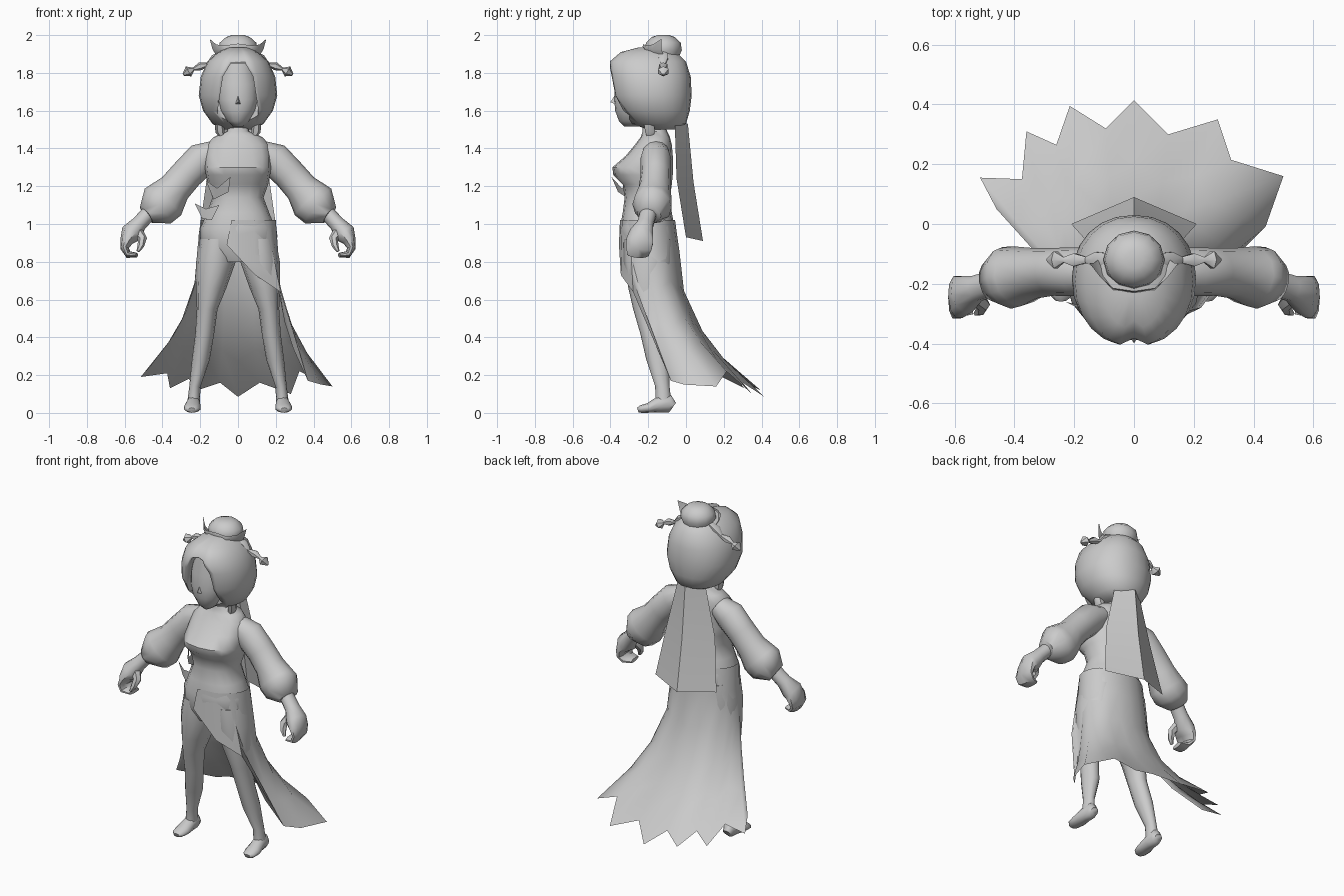
import bpy, bmesh, math
from mathutils import Vector as V

grey = bpy.data.materials.new("plain_grey")
grey.diffuse_color = (0.6, 0.6, 0.6, 1)


def make(name, verts, faces, mirror=False, angle=50, solid=True):
    me = bpy.data.meshes.new(name)
    me.from_pydata([tuple(v) for v in verts], [], faces)
    if solid:
        bm = bmesh.new()
        bm.from_mesh(me)
        bmesh.ops.recalc_face_normals(bm, faces=bm.faces)
        bm.to_mesh(me)
        bm.free()
    me.materials.append(grey)
    me.shade_smooth()
    me.set_sharp_from_angle(angle=math.radians(angle))
    ob = bpy.data.objects.new(name, me)
    bpy.context.collection.objects.link(ob)
    if mirror:
        ob.modifiers.new("mirror", 'MIRROR').use_mirror_merge = False
    return ob


def loft(name, rings, **kw):
    # closed rings of equal length, capped at both ends
    n = len(rings[0])
    verts = [p for r in rings for p in r]
    faces = [(i * n + j, i * n + (j + 1) % n, (i + 1) * n + (j + 1) % n, (i + 1) * n + j)
             for i in range(len(rings) - 1) for j in range(n)]
    faces += [tuple(range(n)), tuple(range(len(verts) - n, len(verts)))]
    return make(name, verts, faces, **kw)


def grid(name, cols, **kw):
    # open sheet from columns of points
    m = len(cols[0])
    faces = [(i * m + j, (i + 1) * m + j, (i + 1) * m + j + 1, i * m + j + 1)
             for i in range(len(cols) - 1) for j in range(m - 1)]
    return make(name, [p for c in cols for p in c], faces, solid=False, **kw)


def flat_ring(z, yf, yb, rx, cx=0, p=2.3, n=16):
    # horizontal superellipse between front yf and back yb
    out = []
    for k in range(n):
        a = 2 * math.pi * k / n - math.pi / 2
        c, s = math.cos(a), math.sin(a)
        f = lambda t: math.copysign(abs(t) ** (2 / p), t)
        out.append(V((cx + rx * f(c), (yf + yb) / 2 + (yb - yf) / 2 * f(s), z)))
    return out


def tube(name, path, side=(0, 1, 0), n=10, **kw):
    # path of (x, y, z, radius across, radius along side)
    pts, side, rings = [V(q[:3]) for q in path], V(side), []
    for i, q in enumerate(path):
        t = pts[min(i + 1, len(pts) - 1)] - pts[max(i - 1, 0)]
        u = t.cross(side).normalized()
        w = u.cross(t).normalized()
        rings.append([pts[i] + u * q[3] * math.cos(2 * math.pi * k / n)
                      + w * q[4] * math.sin(2 * math.pi * k / n) for k in range(n)])
    return loft(name, rings, **kw)


# torso from neck to hips
loft("torso", [flat_ring(*r) for r in [
    (1.56, -.23, -.12, .05), (1.49, -.23, -.10, .06), (1.46, -.24, -.085, .13),
    (1.42, -.27, -.075, .165), (1.36, -.32, -.07, .175), (1.30, -.39, -.07, .175),
    (1.26, -.385, -.07, .17), (1.21, -.335, -.075, .16), (1.14, -.325, -.085, .135),
    (1.06, -.335, -.075, .165), (.98, -.35, -.06, .198), (.88, -.345, -.045, .2),
    (.80, -.31, -.06, .12)]])

# legs and feet
loft("legs", [flat_ring(z, y - ry, y + ry, rx, x, 2, 12) for x, y, z, rx, ry in [
    (.105, -.2, .92, .095, .13), (.117, -.2, .8, .105, .13), (.142, -.2, .66, .08, .105),
    (.163, -.2, .55, .055, .08), (.176, -.18, .42, .05, .062), (.197, -.15, .28, .047, .06),
    (.228, -.125, .14, .03, .038), (.235, -.12, .06, .033, .042)]], mirror=True)
tube("feet", [(.235, -.066, .035, .022, .025), (.235, -.085, .048, .046, .035),
              (.237, -.14, .045, .044, .038), (.242, -.2, .026, .026, .046),
              (.245, -.24, .02, .02, .038), (.245, -.255, .015, .013, .02)],
     side=(1, 0, 0), mirror=True)

# arms with puffed sleeves
tube("sleeves", [(.12, -.16, 1.385, .06, .07), (.19, -.16, 1.345, .09, .082),
                 (.27, -.16, 1.265, .086, .08), (.335, -.165, 1.19, .088, .085),
                 (.385, -.175, 1.125, .115, .1), (.425, -.18, 1.095, .115, .105),
                 (.485, -.195, 1.05, .055, .065)], n=12, mirror=True, angle=60)
tube("hands", [(.46, -.195, 1.07, .04, .045), (.525, -.215, 1.0, .042, .045),
               (.565, -.235, .95, .058, .065), (.59, -.245, .91, .035, .075),
               (.6, -.25, .87, .022, .07), (.58, -.255, .838, .02, .06),
               (.535, -.26, .835, .012, .045)], mirror=True)
tube("thumbs", [(.535, -.24, .965, .03, .03), (.505, -.27, .92, .024, .024),
                (.515, -.29, .885, .018, .018), (.53, -.3, .855, .008, .008)],
     n=6, mirror=True)

# hair shell with a recess cut for the face
rings = [flat_ring(z, f, b, rx, 0, 2.15, 24) for z, f, b, rx in [
    (1.50, -.2, -.06, .08), (1.53, -.29, 0, .135), (1.6, -.36, .02, .185),
    (1.68, -.395, .03, .208), (1.78, -.41, .025, .197), (1.86, -.41, 0, .162),
    (1.91, -.35, -.05, .105), (1.935, -.25, -.13, .05)]]
for r in rings[3:7]:
    r[0].y += .028          # centre parting
hair = loft("hair", rings)
prof = [(-.11, 1.45), (.11, 1.45), (.105, 1.62), (.08, 1.78), (.035, 1.855),
        (-.035, 1.855), (-.08, 1.78), (-.105, 1.62)]
cut = loft("face_cutter", [[V((x, y, z)) for x, z in prof] for y in (-.6, -.3)])
mod = hair.modifiers.new("face_recess", 'BOOLEAN')
mod.operation, mod.object = 'DIFFERENCE', cut
cut.hide_render = True
cut.hide_viewport = True

# face and nose
loft("face", [flat_ring(z, f, -.2, rx, 0, 2, 16) for z, f, rx in [
    (1.515, -.325, .025), (1.545, -.355, .06), (1.6, -.375, .092),
    (1.66, -.38, .105), (1.74, -.375, .105), (1.85, -.36, .08)]])
make("nose", [(-.014, -.375, 1.635), (.014, -.375, 1.635), (0, -.372, 1.69), (0, -.4, 1.645)],
     [(0, 1, 3), (1, 2, 3), (2, 0, 3), (0, 2, 1)])
# locks beside the neck
tube("side_locks", [(.1, -.2, 1.56, .025, .03), (.095, -.19, 1.49, .025, .03),
                    (.075, -.19, 1.44, .005, .008)], n=6, mirror=True)

# bun, crown leaves and hanging hair pins
loft("bun", [flat_ring(z, -.12 - r, -.12 + r, r * 1.05, 0, 2, 12) for z, r in
             [(1.88, .08), (1.92, .098), (1.96, .092), (1.99, .06), (2.0, .03)]])
grid("crown_leaf", [[(.15, -.13, 1.98), (.135, -.13, 1.925), (.12, -.12, 1.9)],
                    [(.115, -.175, 1.95), (.11, -.18, 1.925), (.1, -.17, 1.9)],
                    [(.07, -.215, 1.945), (.07, -.22, 1.925), (.06, -.21, 1.905)],
                    [(0, -.225, 1.955), (0, -.23, 1.94), (0, -.225, 1.925)]], mirror=True)
tube("hair_pins", [(.08, -.12, 1.9, .02, .025), (.125, -.12, 1.875, .022, .03),
                   (.16, -.12, 1.845, .01, .012), (.2, -.12, 1.835, .022, .025),
                   (.235, -.12, 1.82, .008, .01), (.262, -.12, 1.808, .03, .033),
                   (.29, -.12, 1.79, .006, .006)], n=6, mirror=True)

# folded ribbon down the back
rows = [(1.53, .09, -.06, .01), (1.22, .165, -.05, .04), (.91, .21, 0, .09)]
grid("back_ribbon", [[(s * x, yc if s == 0 else ye, z + .02 * abs(s)) for z, x, ye, yc in rows]
                     for s in (-1, 0, 1)], angle=20)

# skirt: hem points run from the left edge round the back to the front wrap
hem = [(-.46, .05, .25), (-.515, .155, .19), (-.375, .15, .21), (-.36, .31, .13),
       (-.26, .265, .18), (-.215, .395, .12), (-.095, .32, .16), (0, .415, .085),
       (.115, .3, .16), (.28, .35, .1), (.325, .215, .22), (.5, .16, .14),
       (.44, -.01, .15), (.37, -.08, .17), (.225, -.28, .64), (.09, -.345, .73),
       (-.06, -.355, .89)]
turns = [197, 187, 172, 157, 143, 128, 110, 90, 70, 52, 37, 18, 0, -18, -40, -65, -100]
steps = [0, .18, .4, .63, .8, 1]
flare = [0, .05, .1, .31, .57, 1]
cols = []
for i, (h, t) in enumerate(zip(hem, turns)):
    a = math.radians(t)
    top = V((.2 * math.cos(a), -.205 + .147 * math.sin(a), 1.02))
    d = V(h) - top
    col = []
    for s, f in zip(steps, flare):
        f = f if i < 14 else s
        col.append(top + V((d.x * f, d.y * f, d.z * s)))
    cols.append(col)
grid("skirt", cols, angle=60)

# pointed sash ends at the waist
for k, pts in enumerate([
        [(-.17, -.24, 1.23), (-.11, -.34, 1.19), (-.04, -.395, 1.25), (-.05, -.36, 1.17), (-.13, -.3, 1.13)],
        [(-.23, -.26, 1.11), (-.17, -.29, 1.08), (-.1, -.33, 1.1), (-.14, -.31, 1.02), (-.19, -.27, 1.03)]]):
    make("sash_point_%d" % k, pts, [(0, 1, 4), (1, 2, 3), (1, 3, 4)], solid=False)
